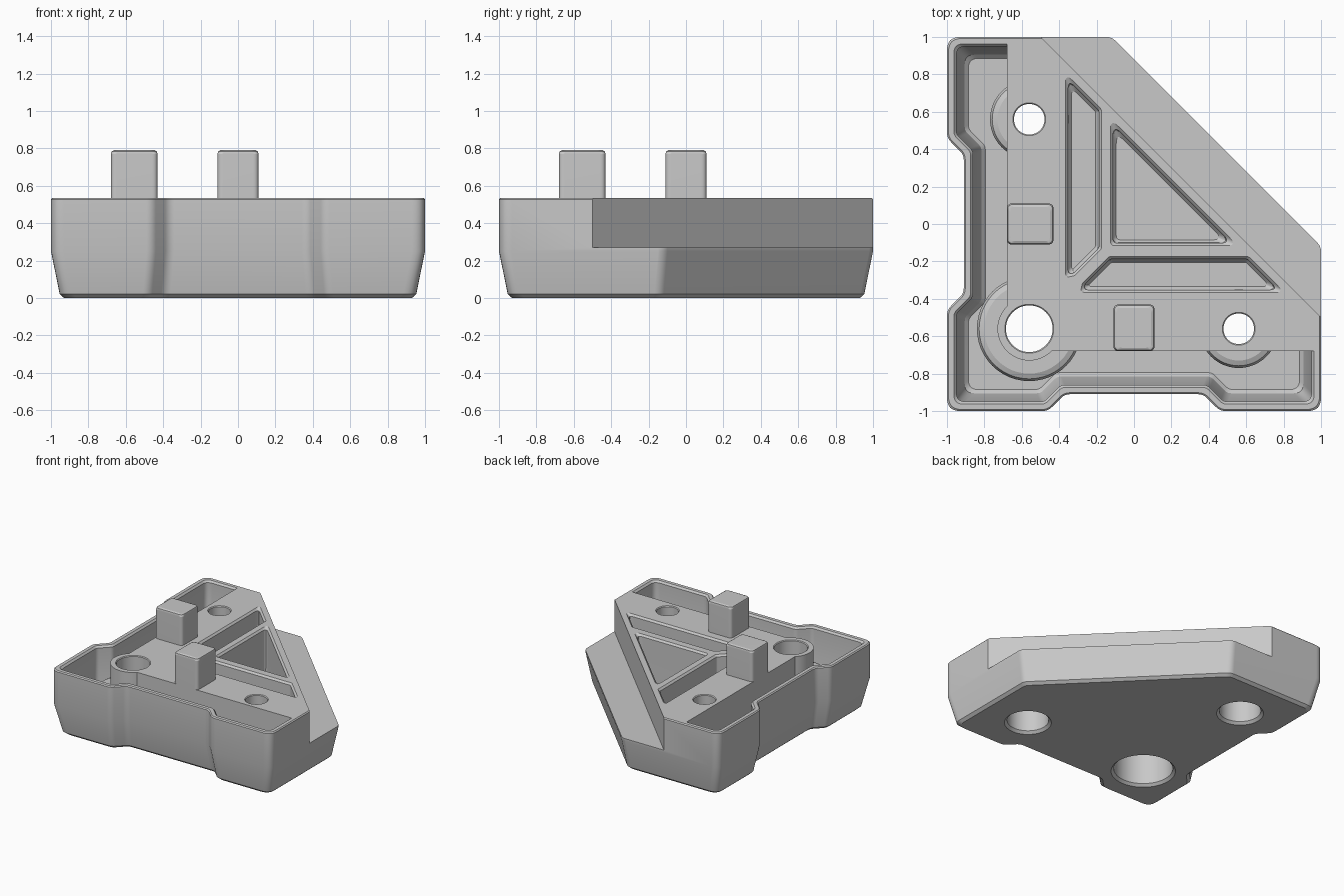
import bpy, bmesh, math
from mathutils import Vector

cube = bpy.data.objects.get("Cube")
if cube:
    bpy.data.objects.remove(cube, do_unlink=True)

grey = bpy.data.materials.new("Plain Grey")
grey.use_nodes = True
grey.diffuse_color = (0.58, 0.58, 0.58, 1)
grey.node_tree.nodes["Principled BSDF"].inputs["Base Color"].default_value = grey.diffuse_color

TOP = 0.535


def swap(points):
    """Mirror a counter-clockwise outline across the x = y diagonal."""
    return [(y, x) for x, y in reversed(points)]


def circle(x, y, r, n=48):
    return [(x + r * math.cos(2 * math.pi * i / n), y + r * math.sin(2 * math.pi * i / n))
            for i in range(n)]


def ring(points, inset, radius, seg=6):
    """Inset a counter-clockwise outline and round its corners."""
    pts = [Vector(p) for p in points]
    n = len(pts)
    moved = []
    for i, p in enumerate(pts):
        a = (p - pts[i - 1]).normalized()
        b = (pts[(i + 1) % n] - p).normalized()
        na, nb = Vector((-a.y, a.x)), Vector((-b.y, b.x))
        moved.append(p + (na + nb) * inset / (1 + na.dot(nb)))
    if radius == 0:
        return moved
    out = []
    for i, p in enumerate(moved):
        a = (moved[i - 1] - p).normalized()
        b = (moved[(i + 1) % n] - p).normalized()
        t = radius * math.tan((math.pi - a.angle(b)) / 2)
        for k in range(seg + 1):
            s = k / seg
            out.append(p + a * t * (1 - s) ** 2 + b * t * s ** 2)
    return out


def loft(name, points, levels, radius=0.0):
    """Stack inset copies of an outline at (height, inset) levels."""
    bm = bmesh.new()
    rings = [[bm.verts.new((p.x, p.y, z)) for p in ring(points, inset, radius)]
             for z, inset in levels]
    bm.faces.new(rings[0][::-1])
    bm.faces.new(rings[-1])
    for lo, hi in zip(rings, rings[1:]):
        for i in range(len(lo)):
            j = (i + 1) % len(lo)
            bm.faces.new((lo[i], lo[j], hi[j], hi[i]))
    mesh = bpy.data.meshes.new(name)
    bm.to_mesh(mesh)
    bm.free()
    mesh.materials.append(grey)
    obj = bpy.data.objects.new(name, mesh)
    bpy.context.collection.objects.link(obj)
    return obj


def combine(target, tool, operation="DIFFERENCE"):
    """Apply a boolean and discard the tool."""
    mod = target.modifiers.new("cut", "BOOLEAN")
    mod.operation, mod.object, mod.solver = operation, tool, "EXACT"
    with bpy.context.temp_override(object=target, active_object=target):
        bpy.ops.object.modifier_apply(modifier=mod.name)
    bpy.data.objects.remove(tool, do_unlink=True)


# Outer body with drafted lower half
half = [(-1, 1), (-1, 0.46), (-0.91, 0.37), (-0.91, -0.37), (-1, -0.46)]
outline = [(-0.12, 1)] + half + [(-1, -1)] + swap(half) + [(1, -0.12)]
body = loft("bracket_body", outline,
            [(0, 0.07), (0.02, 0.047), (0.25, 0), (TOP - 0.008, 0), (TOP, 0.008)], 0.07)

# Diagonal ledge along the back corner
combine(body, loft("ledge_cutter", [(-1.5, 2), (2, -1.5), (2, 2)], [(0.27, 0), (1, 0)]))

# L-shaped pocket, leaving a raised platform and a round corner post
pocket = loft("pocket_cutter", outline,
              [(0.04, 0.115), (0.06, 0.095), (0.25, 0.05), (TOP - 0.015, 0.05),
               (TOP, 0.037), (0.6, 0.037)], 0.05)
combine(pocket, loft("platform", [(-0.68, -0.68), (2, -0.68), (2, 2), (-0.68, 2)],
                     [(-0.2, 0), (1, 0)], 0.1))
combine(pocket, loft("corner_post", circle(-0.56, -0.56, 0.17), [(-0.2, 0), (1, 0)]))
combine(body, pocket)

# Triangular pocket and the two slots beside it
slot = [(-0.36, 0.79), (-0.36, -0.28), (-0.32, -0.27), (-0.18, -0.13), (-0.18, 0.61)]
triangle = [(-0.12, 0.55), (-0.12, -0.11), (0.54, -0.11)]
recess = [(0.06, 0.025), (0.08, 0.01), (TOP - 0.3, 0.008), (TOP - 0.015, 0.008),
          (TOP, -0.006), (0.6, -0.006)]
for shape, radius in ((slot, 0.02), (swap(slot), 0.02), (triangle, 0.025)):
    combine(body, loft("recess_cutter", shape, recess, radius))

# Bosses and counterbored holes: x, y, boss radius, bore radius, hole radius, depth
holes = [(-0.56, -0.56, 0.28, 0.22, 0.125, 0.27),
         (-0.56, 0.56, 0.21, 0.155, 0.082, 0.2),
         (0.56, -0.56, 0.21, 0.155, 0.082, 0.2)]
for x, y, boss, bore, hole, depth in holes:
    top = depth + 0.06
    combine(body, loft("boss", circle(x, y, boss),
                       [(0.02, 0), (top - 0.04, 0), (top - 0.012, 0.012), (top, 0.04)]), "UNION")
    step = bore - hole
    combine(body, loft("hole_cutter", circle(x, y, bore),
                       [(-0.1, -0.02), (0, -0.02), (0.02, 0), (depth, 0), (depth, step),
                        (TOP - 0.006, step), (TOP, step - 0.006), (0.7, step - 0.006)]))

# Locating pegs
peg = [(-0.68, 0.11), (-0.68, -0.11), (-0.43, -0.11), (-0.43, 0.11)]
peg_levels = [(TOP, 0), (0.77, 0), (0.784, 0.005), (0.79, 0.018)]
pegs = [loft("left_side_peg", peg, peg_levels, 0.03),
        loft("front_side_peg", swap(peg), peg_levels, 0.03)]
pegs[0].name = "right_side_peg"

# Smooth shading with crisp edges
bpy.ops.object.select_all(action="DESELECT")
for obj in [body] + pegs:
    obj.select_set(True)
bpy.context.view_layer.objects.active = body
bpy.ops.object.shade_smooth_by_angle(angle=math.radians(20))
for obj in [body] + pegs:
    obj.modifiers.new("clean_normals", "WEIGHTED_NORMAL").keep_sharp = True
